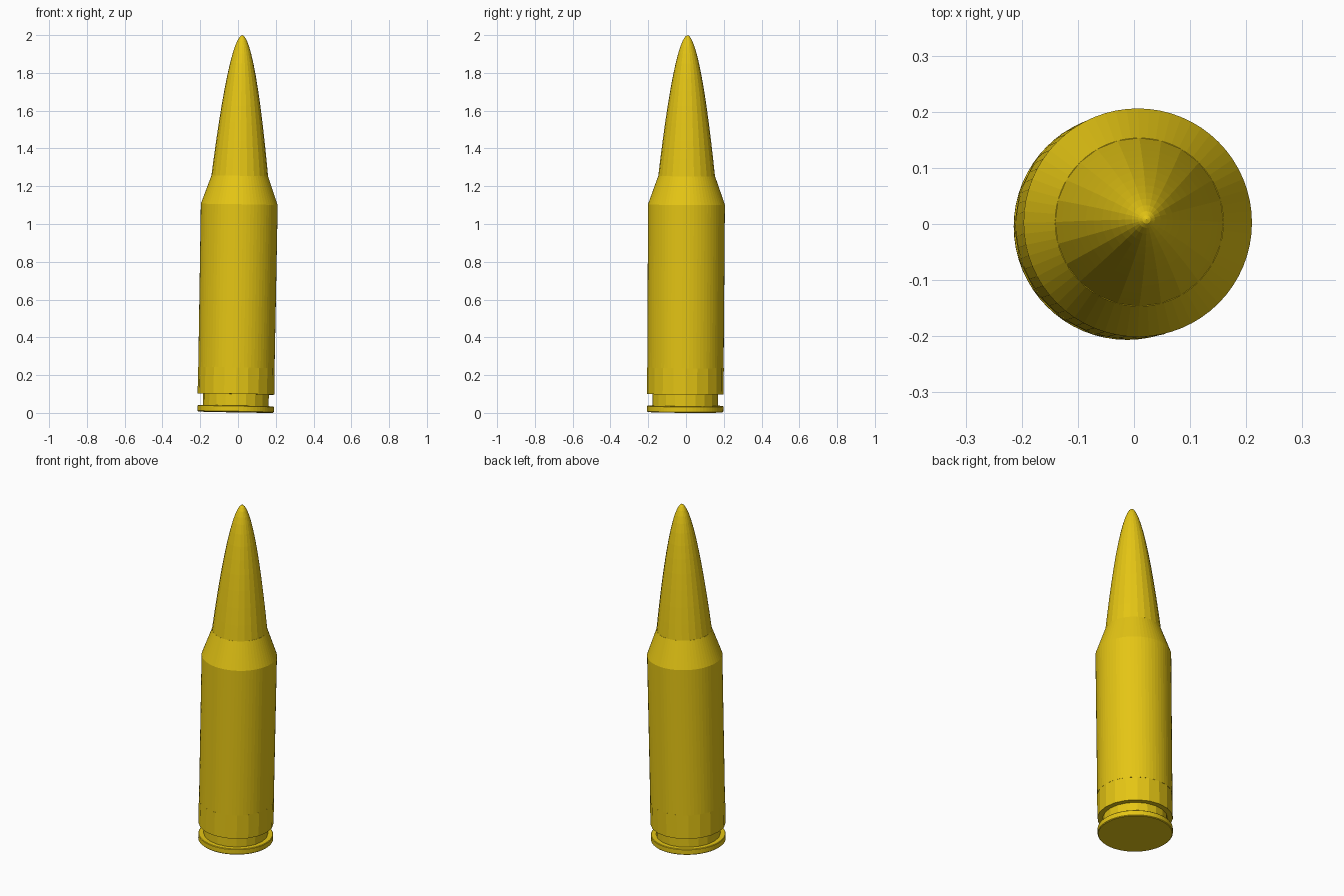
import bpy, bmesh, math
from mathutils import Matrix, Vector

if "Cube" in bpy.data.objects:
    bpy.data.objects.remove(bpy.data.objects["Cube"])

brass = bpy.data.materials.new("brass yellow")
brass.diffuse_color = (0.78, 0.56, 0.007, 1)
brass.use_nodes = True
brass.node_tree.nodes["Principled BSDF"].inputs["Base Color"].default_value = brass.diffuse_color

# The whole round leans very slightly: centre line shifts with height
axis = Vector((0.0175, 0.0063, 1)).normalized()
tilt = (Matrix.Translation((-0.0125, -0.0045, 0.0037))
        @ Vector((0, 0, 1)).rotation_difference(axis).to_matrix().to_4x4())


def lathe(name, profile, sides, turn=0.0):
    """Spin (radius, height) pairs into a closed flat-faced solid."""
    bm = bmesh.new()
    rings = []
    for r, z in profile:
        if r == 0:
            rings.append([bm.verts.new((0, 0, z))])
        else:
            rings.append([bm.verts.new((r * math.cos(turn + math.tau * i / sides),
                                        r * math.sin(turn + math.tau * i / sides), z))
                          for i in range(sides)])
    for a, b in zip(rings, rings[1:]):
        for i in range(sides):
            j = (i + 1) % sides
            if len(b) == 1:
                bm.faces.new((a[i], a[j], b[0]))
            else:
                bm.faces.new((a[i], a[j], b[j], b[i]))
    bm.faces.new(rings[0][::-1])
    if len(rings[-1]) > 1:
        bm.faces.new(rings[-1])
    bm.transform(tilt)
    bmesh.ops.recalc_face_normals(bm, faces=bm.faces)
    mesh = bpy.data.meshes.new(name)
    bm.to_mesh(mesh)
    bm.free()
    mesh.materials.append(brass)
    ob = bpy.data.objects.new(name, mesh)
    bpy.context.collection.objects.link(ob)
    return ob


# Rim disc at the base
lathe("rim", [(0.198, 0.0), (0.202, 0.004), (0.202, 0.031), (0.199, 0.034)], 64)

# Narrow extraction groove
lathe("groove", [(0.174, 0.03), (0.174, 0.10)], 20)

# Coarser lower band of the case
lathe("case_base", [(0.203, 0.096), (0.203, 0.236)], 20)

# Straight case wall and sloping shoulder
lathe("case", [(0.202, 0.236), (0.2035, 1.10), (0.15, 1.251)], 64)

# Pointed bullet with a rounded tip
steps = [0, 0.12, 0.25, 0.38, 0.5, 0.61, 0.71, 0.8, 0.87, 0.92, 0.96, 0.985, 0.996, 1]
lathe("bullet", [(0.15 * (1 - t) ** 0.55, 1.251 + 0.745 * t) for t in steps], 24)
